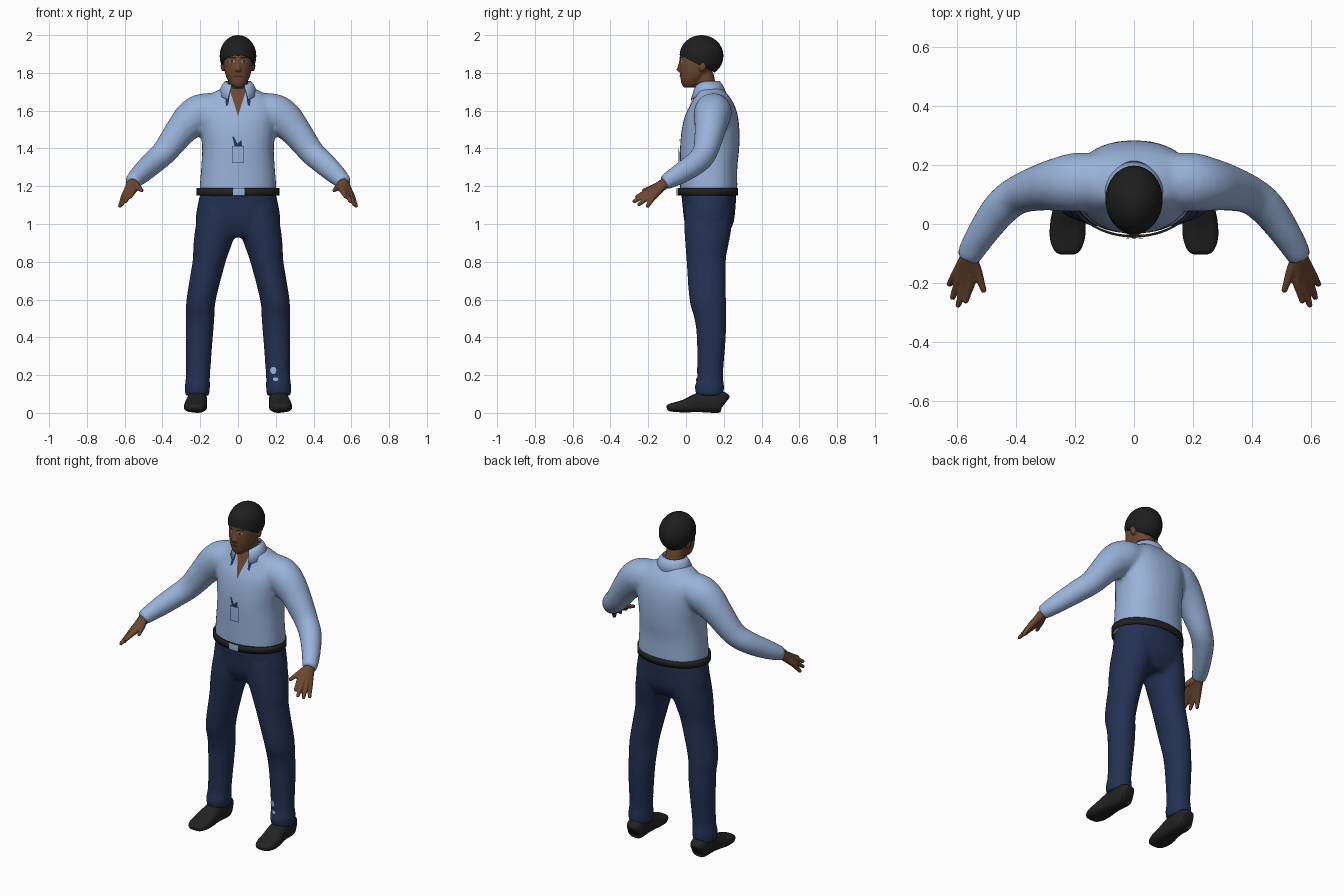
import bpy, bmesh, math
from mathutils import Vector

if "Cube" in bpy.data.objects:
    bpy.data.objects.remove(bpy.data.objects["Cube"], do_unlink=True)


def material(name, r, g, b):
    m = bpy.data.materials.new(name)
    m.use_nodes = True
    m.diffuse_color = (r, g, b, 1)
    node = m.node_tree.nodes["Principled BSDF"]
    node.inputs["Base Color"].default_value = (r, g, b, 1)
    node.inputs["Roughness"].default_value = 0.8
    return m


SHIRT = material("light blue cloth", .32, .45, .70)
NAVY = material("navy cloth", .017, .031, .085)
SKIN = material("brown skin", .15, .065, .03)
HAIR = material("black hair", .013, .013, .013)
LEATHER = material("black leather", .016, .016, .016)
LIPS = material("dark lips", .075, .028, .018)
EYE = material("eye white", .35, .38, .42)


def finish(name, bm, mat, voxel=0, smooth=0):
    """Turn a bmesh into a smooth object, optionally fused by a voxel remesh."""
    bmesh.ops.recalc_face_normals(bm, faces=bm.faces)
    for f in bm.faces:
        f.smooth = True
    me = bpy.data.meshes.new(name)
    bm.to_mesh(me)
    bm.free()
    me.materials.append(mat)
    ob = bpy.data.objects.new(name, me)
    bpy.context.collection.objects.link(ob)
    if voxel:
        r = ob.modifiers.new("fuse", 'REMESH')
        r.mode, r.voxel_size, r.use_smooth_shade = 'VOXEL', voxel, True
    if smooth:
        s = ob.modifiers.new("soften", 'SMOOTH')
        s.factor, s.iterations = .5, smooth
    return ob


def spline(rows, steps):
    """Catmull-Rom interpolation of section rows."""
    out = []
    for i in range(len(rows) - 1):
        a, b, c, d = (rows[max(0, min(len(rows) - 1, i + k))] for k in (-1, 0, 1, 2))
        for s in range(steps):
            t = s / steps
            out.append([q + .5 * t * (r - p + t * (2 * p - 5 * q + 4 * r - w + t * (3 * (q - r) + w - p)))
                        for p, q, r, w in zip(a, b, c, d)])
    return out + [list(rows[-1])]


def loft(bm, rows, flat=True, side=1, power=2, sides=28, steps=4):
    """Skin rows of (x, y, z, width radius, depth radius); flat keeps rings level."""
    rows = spline(rows, steps)
    pts = [Vector(r[:3]) for r in rows]
    rings = []
    for i, r in enumerate(rows):
        u, v = Vector((1, 0, 0)), Vector((0, 1, 0))
        if not flat:
            t = (pts[min(i + 1, len(pts) - 1)] - pts[max(i - 1, 0)]).normalized()
            u = t.cross(Vector((0, 0, 1))).normalized()
            v = u.cross(t)
        ring = []
        for k in range(sides):
            a = math.tau * k / sides
            c, s = math.cos(a), math.sin(a)
            p = pts[i] + u * math.copysign(abs(c) ** (2 / power), c) * r[3] \
                + v * math.copysign(abs(s) ** (2 / power), s) * r[4]
            ring.append(bm.verts.new((p.x * side, p.y, p.z)))
        rings.append(ring)
    for a, b in zip(rings, rings[1:]):
        for k in range(sides):
            bm.faces.new((a[k], a[k - 1], b[k - 1], b[k]))
    bm.faces.new(rings[0])
    bm.faces.new(rings[-1])


def ball(bm, loc, size):
    vs = bmesh.ops.create_uvsphere(bm, u_segments=32, v_segments=20, radius=1)["verts"]
    for v in vs:
        v.co = Vector(c + p * s for c, p, s in zip(loc, v.co, size))


def band(name, mat, half_angle, rows, thickness):
    """Strip around the body; rows of (centre y, rx, ry, z, extra drop towards the front)."""
    bm = bmesh.new()
    n = 48
    rings = []
    for cy, rx, ry, z, drop in rows:
        ring = []
        for k in range(n + 1):
            a = half_angle * (2 * k / n - 1)
            front = max(0, -math.cos(a))
            ring.append(bm.verts.new((rx * math.sin(a), cy + ry * math.cos(a), z - drop * front ** 2)))
        rings.append(ring)
    for a, b in zip(rings, rings[1:]):
        for k in range(n):
            bm.faces.new((a[k], a[k + 1], b[k + 1], b[k]))
    bmesh.ops.remove_doubles(bm, verts=bm.verts, dist=1e-5)
    ob = finish(name, bm, mat)
    so = ob.modifiers.new("thickness", 'SOLIDIFY')
    so.thickness, so.offset = thickness, 0
    return ob


def decal(name, outline, target, mat, lift=.004, cuts=5):
    """Thin plate drawn in x, z and laid onto the front of a target."""
    bm = bmesh.new()
    f = bm.faces.new([bm.verts.new((x, -.6, z)) for x, z in outline])
    bmesh.ops.triangulate(bm, faces=[f])
    bmesh.ops.subdivide_edges(bm, edges=bm.edges, cuts=cuts, use_grid_fill=True)
    ob = finish(name, bm, mat)
    w = ob.modifiers.new("lay on", 'SHRINKWRAP')
    w.target, w.wrap_method, w.wrap_mode = target, 'PROJECT', 'ABOVE_SURFACE'
    w.use_project_y, w.offset = True, lift
    return ob


def box(x, z, w, h):
    return [(x - w, z - h), (x + w, z - h), (x + w, z + h), (x - w, z + h)]


def oval(x, z, w, h):
    return [(x + w * math.cos(k * math.tau / 10), z + h * math.sin(k * math.tau / 10)) for k in range(10)]


SIDES = ((1, "left"), (-1, "right"))

# Shirt: torso and both sleeves fused
bm = bmesh.new()
loft(bm, [(0, .12, 1.145, .203, .15), (0, .12, 1.2, .203, .152), (0, .12, 1.3, .195, .152),
          (0, .125, 1.4, .19, .157), (0, .13, 1.5, .2, .153), (0, .135, 1.58, .21, .138),
          (0, .14, 1.64, .2, .112), (0, .133, 1.69, .14, .085), (0, .12, 1.725, .07, .065)], power=2.3)
for s, _ in SIDES:
    loft(bm, [(.1, .145, 1.61, .09, .085), (.19, .142, 1.59, .1, .1), (.25, .135, 1.55, .092, .098),
              (.31, .125, 1.485, .08, .082), (.39, .1, 1.38, .066, .068), (.45, .055, 1.325, .062, .063),
              (.51, -.025, 1.27, .053, .056), (.55, -.09, 1.232, .045, .045),
              (.562, -.118, 1.218, .04, .038)], flat=False, side=s)
shirt = finish("shirt", bm, SHIRT, .012, 5)

# Trousers: seat and legs fused
bm = bmesh.new()
loft(bm, [(0, .12, 1.17, .197, .146), (0, .122, 1.1, .214, .141), (0, .122, 1.0, .222, .128),
          (0, .118, .93, .16, .09)], power=2.2)
for s, _ in SIDES:
    loft(bm, [(.105, .12, 1.08, .1, .125), (.116, .116, .98, .11, .125), (.137, .11, .88, .1, .113),
              (.153, .107, .8, .088, .104), (.195, .115, .6, .078, .097), (.2, .128, .5, .075, .084),
              (.205, .134, .4, .072, .077), (.212, .128, .2, .064, .068), (.215, .125, .14, .067, .078),
              (.216, .125, .09, .063, .071)], side=s)
trousers = finish("trousers", bm, NAVY, .012, 4)
decal("shin_patch_upper", oval(.188, .225, .016, .02), trousers, SHIRT)
decal("shin_patch_lower", oval(.2, .178, .014, .01), trousers, SHIRT)

# Belt and buckle
belt = band("belt", LEATHER, math.pi, [(.115, .217, .157, 1.15, 0), (.115, .217, .157, 1.19, 0)], .008)
decal("belt_buckle", box(.003, 1.17, .03, .017), belt, SHIRT)

# Collar, open chest, lanyard and badge
band("collar", SHIRT, 2.62, [(.11, .066, .066, 1.755, .03), (.112, .082, .08, 1.735, .04),
                             (.115, .108, .1, 1.685, .035)], .006)
decal("open_chest", [(-.045, 1.715), (0, 1.57), (.045, 1.715)], shirt, SKIN)
for s, label in SIDES:
    decal(label + "_lanyard", [(s * .042, 1.7), (s * .068, 1.69), (s * .063, 1.62), (s * .05, 1.63)],
          shirt, NAVY, .006)
decal("badge_border", box(0, 1.367, .031, .045), shirt, NAVY, .004)
decal("badge", box(0, 1.367, .028, .042), shirt, SHIRT, .007)
decal("badge_clip", [(-.03, 1.465), (-.02, 1.46), (-.004, 1.425), (.018, 1.445), (.022, 1.412), (-.018, 1.412)],
      shirt, NAVY, .005)

# Shoes
for s, label in SIDES:
    bm = bmesh.new()
    loft(bm, [(.226, -.102, .026, .025, .008), (.226, -.09, .028, .044, .019), (.226, -.05, .031, .059, .027),
              (.224, 0, .038, .06, .036), (.22, .05, .051, .055, .048), (.217, .1, .06, .05, .058),
              (.215, .16, .06, .051, .06), (.214, .195, .056, .044, .054), (.214, .206, .05, .027, .04)],
         flat=False, side=s, power=2.8)
    finish(label + "_shoe", bm, LEATHER)

# Hands: wrist-to-tip fingers fused into a palm
FINGERS = [((.553, -.195, 1.178), (.572, -.268, 1.14)), ((.572, -.198, 1.165), (.598, -.282, 1.115)),
           ((.592, -.188, 1.153), (.617, -.255, 1.098)), ((.604, -.172, 1.144), (.628, -.208, 1.088)),
           ((.53, -.165, 1.197), (.507, -.232, 1.175))]
for s, label in SIDES:
    bm = bmesh.new()
    for knuckle, tip in FINGERS:
        k, t = Vector(knuckle), Vector(tip)
        wrist = Vector((.559, -.105, 1.222)).lerp(k, .08)
        rows = [(wrist, .027), (wrist.lerp(k, .5), .021), (k, .017), (k.lerp(t, .55), .0125),
                (t.lerp(k, .08), .01), (t, .005)]
        loft(bm, [(*p, r, r) for p, r in rows], flat=False, side=s, sides=12, steps=3)
    finish(label + "_hand", bm, SKIN, .005, 2)

# Head: skull, neck, nose and ears fused
bm = bmesh.new()
loft(bm, [(0, .015, 1.722, .022, .025), (0, .025, 1.74, .042, .048), (0, .04, 1.78, .063, .07),
          (0, .06, 1.83, .075, .095), (0, .075, 1.88, .079, .108), (0, .08, 1.93, .077, .105),
          (0, .085, 1.97, .05, .07)], power=2.2)
loft(bm, [(0, .125, 1.64, .062, .06), (0, .108, 1.72, .055, .055), (0, .09, 1.8, .055, .055)])
loft(bm, [(0, -.026, 1.803, .012, .006), (0, -.035, 1.815, .017, .016), (0, -.034, 1.83, .012, .012),
          (0, -.028, 1.868, .008, .006)])
for s, _ in SIDES:
    ball(bm, (s * .079, .088, 1.838), (.013, .02, .031))
head = finish("head", bm, SKIN, .006, 2)

# Face details
decal("mouth", oval(0, 1.782, .026, .006), head, LIPS, .003)
for s, label in SIDES:
    decal(label + "_eye", oval(s * .031, 1.861, .014, .006), head, EYE, .002)
    decal(label + "_iris", oval(s * .031, 1.861, .007, .006), head, HAIR, .004)
    decal(label + "_eyebrow", [(s * .012, 1.876), (s * .05, 1.878), (s * .048, 1.886), (s * .014, 1.883)],
          head, HAIR, .003)

# Hair cap, cut along a line sloping from the fringe to the nape
bm = bmesh.new()
ball(bm, (0, .082, 1.89), (.097, .116, .11))
geom = bm.verts[:] + bm.edges[:] + bm.faces[:]
cut = bmesh.ops.bisect_plane(bm, geom=geom, plane_co=(0, -.04, 1.897), plane_no=(0, -.5, -1), clear_outer=True)
edges = [e for e in cut["geom_cut"] if isinstance(e, bmesh.types.BMEdge)]
bmesh.ops.holes_fill(bm, edges=edges)
hair = finish("hair", bm, HAIR)
for ob in bpy.context.selected_objects:
    ob.select_set(False)
hair.select_set(True)
bpy.context.view_layer.objects.active = hair
bpy.ops.object.shade_smooth_by_angle(angle=math.radians(50))
